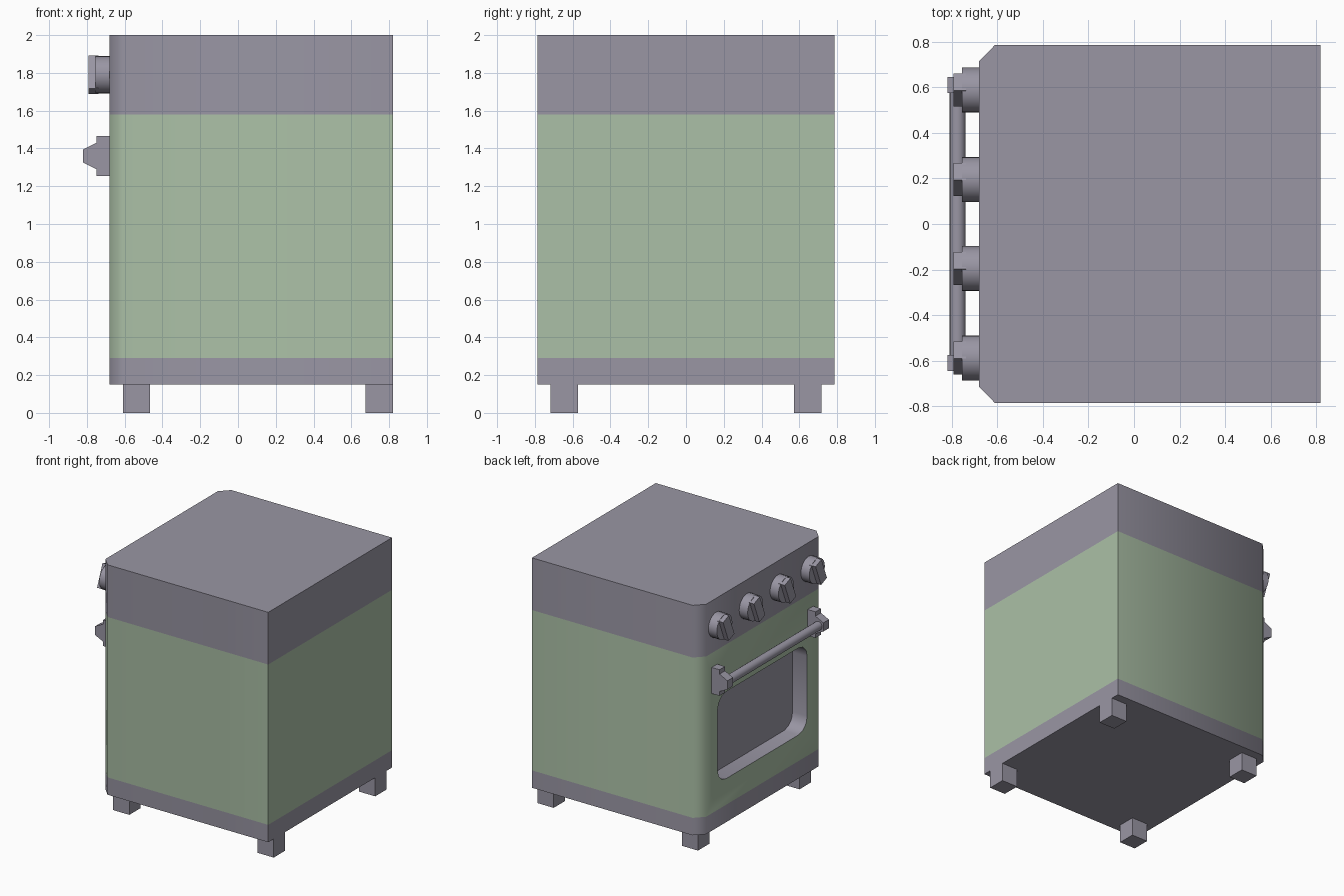
import bpy, bmesh, math
from mathutils import Matrix

cube = bpy.data.objects.get("Cube")
if cube:
    bpy.data.objects.remove(cube, do_unlink=True)


def material(name, rgb):
    m = bpy.data.materials.new(name)
    m.use_nodes = True
    color = (*rgb, 1)
    m.diffuse_color = color
    m.node_tree.nodes["Principled BSDF"].inputs["Base Color"].default_value = color
    return m


GREY = material("warm_grey", (0.32, 0.305, 0.37))
GREEN = material("sage_green", (0.41, 0.53, 0.385))


def finish(name, bm, mats=(GREY,), smooth=None):
    bmesh.ops.recalc_face_normals(bm, faces=bm.faces)
    me = bpy.data.meshes.new(name)
    bm.to_mesh(me)
    bm.free()
    for m in mats:
        me.materials.append(m)
    ob = bpy.data.objects.new(name, me)
    bpy.context.collection.objects.link(ob)
    if smooth:
        smooth_by_angle(ob, smooth)
    return ob


def smooth_by_angle(ob, degrees):
    bpy.ops.object.select_all(action='DESELECT')
    ob.select_set(True)
    bpy.context.view_layer.objects.active = ob
    bpy.ops.object.shade_smooth_by_angle(angle=math.radians(degrees))


def loft(bm, rings):
    """Closed prism through a list of matching point rings."""
    rows = [[bm.verts.new(p) for p in ring] for ring in rings]
    n = len(rows[0])
    for a, b in zip(rows, rows[1:]):
        for i in range(n):
            j = (i + 1) % n
            bm.faces.new((a[i], a[j], b[j], b[i]))
    bm.faces.new(rows[0])
    bm.faces.new(rows[-1])


def box(bm, center, size, turn=0):
    mat = (Matrix.Translation(center) @ Matrix.Rotation(turn, 4, 'X')
           @ Matrix.Diagonal((*size, 1)))
    bmesh.ops.create_cube(bm, size=1, matrix=mat)


def cylinder(bm, center, radius, depth, axis, sides):
    bmesh.ops.create_cone(
        bm, cap_ends=True, segments=sides, radius1=radius, radius2=radius, depth=depth,
        matrix=Matrix.Translation(center) @ Matrix.Rotation(math.pi / 2, 4, axis))


# Oven body: chamfered door corners, colour bands split by height
DOOR_X, BACK_X, HALF_Y = -0.68, 0.82, 0.787
outline = [(BACK_X, -HALF_Y), (BACK_X, HALF_Y), (-0.61, HALF_Y), (DOOR_X, 0.715),
           (DOOR_X, -0.715), (-0.61, -HALF_Y)]
BAND_LOW, BAND_HIGH = 0.29, 1.58
bm = bmesh.new()
loft(bm, [[(x, y, z) for x, y in outline] for z in (0.15, BAND_LOW, BAND_HIGH, 2)])
body = finish("oven_body", bm, (GREY, GREEN))

# Window recess cutter: rectangle with rounded corners
HALF_W, LOW, HIGH, R = 0.57, 0.5, 1.2, 0.11
RECESS = 0.13
ring = []
for cy, cz, start in ((HALF_W - R, HIGH - R, 0), (R - HALF_W, HIGH - R, 90),
                      (R - HALF_W, LOW + R, 180), (HALF_W - R, LOW + R, 270)):
    for step in range(4):
        a = math.radians(start + step * 30)
        ring.append((cy + R * math.cos(a), cz + R * math.sin(a)))
bm = bmesh.new()
loft(bm, [[(x, y, z) for y, z in ring] for x in (DOOR_X - 0.1, DOOR_X + RECESS)])
cutter = finish("window_cutter", bm)
cutter.hide_render = True

cut = body.modifiers.new("window_recess", 'BOOLEAN')
cut.operation = 'DIFFERENCE'
cut.solver = 'EXACT'
cut.object = cutter
bpy.context.view_layer.objects.active = body
bpy.ops.object.modifier_apply(modifier=cut.name)
bpy.data.objects.remove(cutter, do_unlink=True)

# Green middle band, grey window lining and glass
for face in body.data.polygons:
    c = face.center
    lining = DOOR_X + 0.01 < c.x < DOOR_X + RECESS + 0.01 and abs(c.y) < HALF_W + 0.01
    face.material_index = int(BAND_LOW < c.z < BAND_HIGH and not lining)
smooth_by_angle(body, 50)

# Feet
for side, y in (("right", -0.645), ("left", 0.645)):
    for end, x in (("door", -0.537), ("back", 0.748)):
        bm = bmesh.new()
        box(bm, (x, y, 0.075), (0.144, 0.144, 0.15))
        finish(f"{end}_{side}_foot", bm)

# Control knobs with tilted grips
for i in range(4):
    y = -0.588 + 0.392 * i
    bm = bmesh.new()
    cylinder(bm, (-0.7175, y, 1.79), 0.099, 0.075, 'Y', 24)
    finish(f"knob_{i + 1}", bm, smooth=40)
    bm = bmesh.new()
    box(bm, (-0.765, y, 1.79), (0.055, 0.08, 0.187), -math.radians(22))
    finish(f"knob_grip_{i + 1}", bm)

# Door handle: two tapered brackets and a round bar
HANDLE_Z = 1.36
half = [(DOOR_X, 0.105), (-0.75, 0.105), (-0.75, 0.07), (-0.82, 0.035)]
profile = half + [(x, -z) for x, z in reversed(half)]
for side, sign in (("left", 1), ("right", -1)):
    bm = bmesh.new()
    loft(bm, [[(x, sign * y, HANDLE_Z + z) for x, z in profile] for y in (0.575, 0.645)])
    finish(f"handle_bracket_{side}", bm)
bm = bmesh.new()
cylinder(bm, (-0.775, 0, HANDLE_Z), 0.035, 1.17, 'X', 16)
finish("handle_bar", bm, smooth=40)
